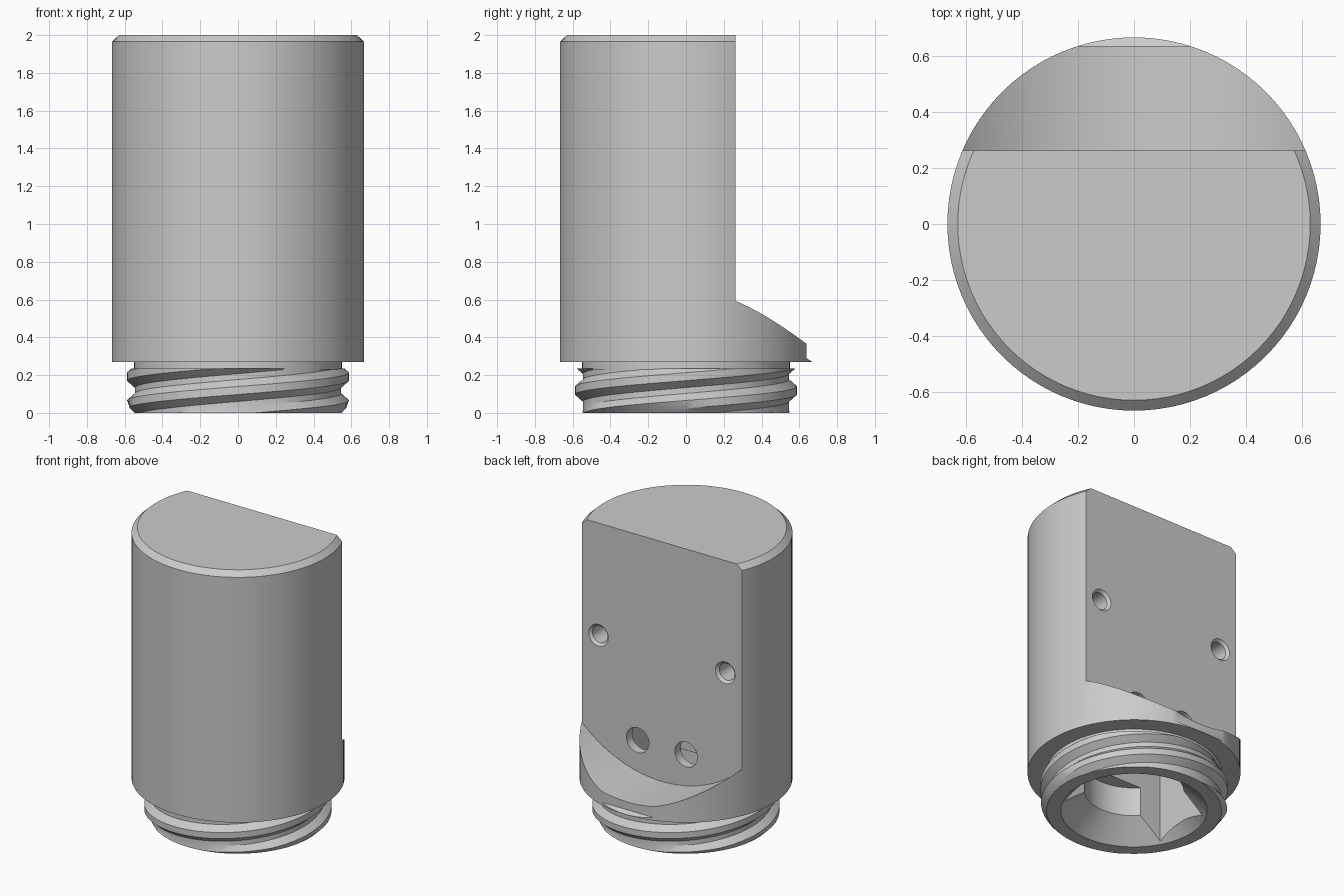
import bpy, bmesh, math
from mathutils import Vector

default = bpy.data.objects.get("Cube")
if default:
    bpy.data.objects.remove(default)

SEGMENTS = 96
FLAT_Y = 0.263       # plane of the mounting flat
BASE_Z = 0.27        # underside of the body

metal = bpy.data.materials.new("grey metal")
metal.use_nodes = True
grey = (0.6, 0.6, 0.6, 1)
metal.diffuse_color = grey
metal.node_tree.nodes["Principled BSDF"].inputs["Base Color"].default_value = grey


def finish(name, bm):
    bmesh.ops.recalc_face_normals(bm, faces=bm.faces)
    mesh = bpy.data.meshes.new(name)
    bm.to_mesh(mesh)
    bm.free()
    mesh.materials.append(metal)
    obj = bpy.data.objects.new(name, mesh)
    bpy.context.collection.objects.link(obj)
    return obj


def lathe(name, profile, place=lambda p: p, count=SEGMENTS):
    """Closed solid turned about z from (radius, height) points."""
    bm = bmesh.new()
    rings = []
    for r, z in profile:
        angles = [math.tau * i / count for i in range(count)]
        rings.append([bm.verts.new(place(Vector((r * math.cos(a), r * math.sin(a), z))))
                      for a in angles])
    for low, high in zip(rings, rings[1:]):
        for i in range(count):
            j = (i + 1) % count
            bm.faces.new((low[i], low[j], high[j], high[i]))
    bm.faces.new(rings[0])
    bm.faces.new(rings[-1])
    return finish(name, bm)


def prism(name, points, place, lo, hi):
    """Extrude a 2D outline between lo and hi."""
    bm = bmesh.new()
    ends = [[bm.verts.new(place(u, v, w)) for u, v in points] for w in (lo, hi)]
    for i in range(len(points)):
        j = (i + 1) % len(points)
        bm.faces.new((ends[0][i], ends[0][j], ends[1][j], ends[1][i]))
    for end in ends:
        bm.faces.new(end)
    return finish(name, bm)


def cut(obj, cutters):
    bpy.context.view_layer.objects.active = obj
    for cutter in cutters:
        cutter.hide_render = True
        mod = obj.modifiers.new("cut", "BOOLEAN")
        mod.operation = "DIFFERENCE"
        mod.solver = "EXACT"
        mod.object = cutter
        bpy.ops.object.modifier_apply(modifier=mod.name)


# Main cylindrical body with a chamfered top
body = lathe("body", [(0.667, BASE_Z), (0.667, 1.965), (0.63, 2.0)])

# Collar above the thread
collar = lathe("collar", [(0.55, 0.23), (0.55, BASE_Z + 0.001)])


# Two-start screw thread, trimmed flat at both ends
def screw_thread(pitch=0.147, starts=2, crest=0.587, root=0.545, top=0.235):
    lead = pitch * starts
    steps = [(-0.021, crest), (0.021, crest), (0.058, root), (0.089, root)]
    bm = bmesh.new()
    columns = []
    for i in range(SEGMENTS + 1):
        a = math.tau * i / SEGMENTS
        column = []
        for k in range(-4, 5):
            for dz, r in steps:
                z = 0.045 + k * pitch + dz + lead * a / math.tau
                column.append(bm.verts.new((r * math.cos(a), r * math.sin(a), z)))
        columns.append(column)
    for a, b in zip(columns, columns[1:]):
        for j in range(len(a) - 1):
            bm.faces.new((a[j], b[j], b[j + 1], a[j + 1]))
    bmesh.ops.remove_doubles(bm, verts=bm.verts, dist=0.0001)
    for height, direction in ((0, -1), (top, 1)):
        geom = bm.verts[:] + bm.edges[:] + bm.faces[:]
        result = bmesh.ops.bisect_plane(bm, geom=geom, plane_co=(0, 0, height),
                                        plane_no=(0, 0, direction), clear_outer=True)
        rim = [e for e in result["geom_cut"] if isinstance(e, bmesh.types.BMEdge)]
        bmesh.ops.edgeloop_fill(bm, edges=rim)
    # lead-in chamfer
    for v in bm.verts:
        r, limit = v.co.xy.length, 0.548 + v.co.z
        if r > limit:
            v.co.x *= limit / r
            v.co.y *= limit / r
    return finish("screw_thread", bm)


thread = screw_thread()

# Flat cut with a troughed floor, and the trimmed lip behind it
arc = [math.radians(-90 + t) for t in range(-56, 57, 2)]
trough = [(0.88 * math.cos(a), 1.224 + 0.88 * math.sin(a)) for a in arc]
trough += [(trough[-1][0], 2.3), (trough[0][0], 2.3)]
flat_cutter = prism("flat_cutter", trough, lambda u, v, w: (u, w, v), FLAT_Y, 1)
lip_cutter = prism("lip_cutter",
                   [(0.637, 0.29), (0.68, 0.264), (0.8, 0.264), (0.8, 0.6), (0.637, 0.6)],
                   lambda u, v, w: (w, u, v), -0.4, 0.4)

# Screw holes (countersunk, blind) and cable holes (into the pocket)
hole_cutters = []
for side in (-1, 1):
    def on_flat(x, z):
        return lambda p: (x + p.x, FLAT_Y - p.z, z + p.y)
    hole_cutters.append(lathe("screw_hole_cutter",
                              [(0.085, -0.01), (0.058, 0.017), (0.058, 0.3)],
                              on_flat(side * 0.485, 1.225), 32))
    hole_cutters.append(lathe("cable_hole_cutter", [(0.086, -0.1), (0.086, 0.15)],
                              on_flat(side * 0.185, 0.58), 32))

# Hollow underside: countersunk bore and rectangular pocket
bore_cutter = lathe("bore_cutter", [(0.48, -0.02), (0.31, 0.14), (0.31, 0.34)])
pocket_cutter = prism("pocket_cutter",
                      [(-0.39, -0.21), (0.39, -0.21), (0.39, 0.2), (-0.39, 0.2)],
                      lambda u, v, w: (u, v, w), -0.05, 0.7)

inside = [bore_cutter, pocket_cutter]
cut(body, [flat_cutter, lip_cutter] + inside + hole_cutters)
cut(collar, inside)
cut(thread, inside)

for cutter in [flat_cutter, lip_cutter] + inside + hole_cutters:
    bpy.data.objects.remove(cutter)

# Smooth the round walls, keep machined edges crisp
for obj in (body, collar, thread):
    bpy.ops.object.select_all(action="DESELECT")
    obj.select_set(True)
    bpy.context.view_layer.objects.active = obj
    bpy.ops.object.shade_smooth_by_angle(angle=math.radians(25))
